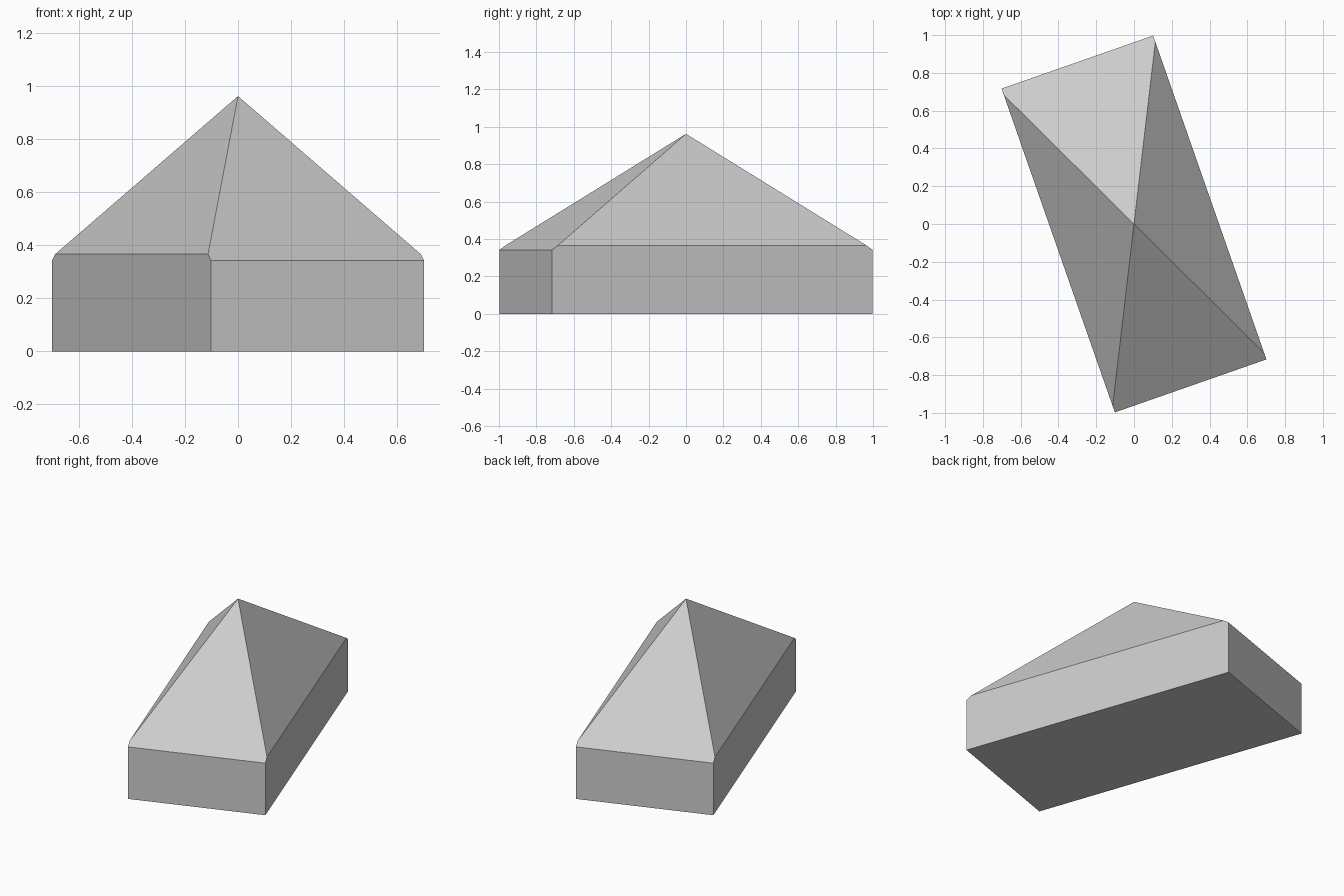
import bpy
import bmesh
from math import atan2
from mathutils import Matrix, Vector

cube = bpy.data.objects.get("Cube")
if cube:
    bpy.data.objects.remove(cube, do_unlink=True)

HALF_W, HALF_L = 0.425, 0.908
APEX = 0.962
SIDE_EAVE, END_EAVE = 0.366, 0.342
TURN = atan2(0.6, 1.715)

# One plain grey for the whole building
grey = bpy.data.materials.new("light grey")
grey.use_nodes = True
colour = (0.6, 0.6, 0.6, 1)
grey.diffuse_color = colour
grey.node_tree.nodes["Principled BSDF"].inputs["Base Color"].default_value = colour

# Solid block standing on the ground
bm = bmesh.new()
bmesh.ops.create_cube(bm, size=1)
bmesh.ops.translate(bm, verts=bm.verts, vec=(0, 0, 0.5))
bmesh.ops.scale(bm, verts=bm.verts, vec=(2 * HALF_W, 2 * HALF_L, 1.2))


def cut_slope(direction, reach, eave):
    """Slice the block along a roof plane through the apex, and cap it."""
    normal = Vector(direction) * (APEX - eave) + Vector((0, 0, reach))
    cut = bmesh.ops.bisect_plane(
        bm, geom=bm.verts[:] + bm.edges[:] + bm.faces[:], dist=1e-5,
        plane_co=(0, 0, APEX), plane_no=normal.normalized(), clear_outer=True)
    rim = [e for e in cut["geom_cut"] if isinstance(e, bmesh.types.BMEdge)]
    bmesh.ops.holes_fill(bm, edges=rim, sides=0)


# Four roof slopes; the side eaves sit slightly above the end eaves
for sign in (-1, 1):
    cut_slope((sign, 0, 0), HALF_W, SIDE_EAVE)
    cut_slope((0, sign, 0), HALF_L, END_EAVE)

bmesh.ops.remove_doubles(bm, verts=bm.verts, dist=1e-4)
bmesh.ops.recalc_face_normals(bm, faces=bm.faces)
bmesh.ops.rotate(bm, verts=bm.verts, matrix=Matrix.Rotation(TURN, 3, "Z"))

mesh = bpy.data.meshes.new("hipped_building")
bm.to_mesh(mesh)
bm.free()
mesh.materials.append(grey)
building = bpy.data.objects.new("hipped_building", mesh)
bpy.context.collection.objects.link(building)
